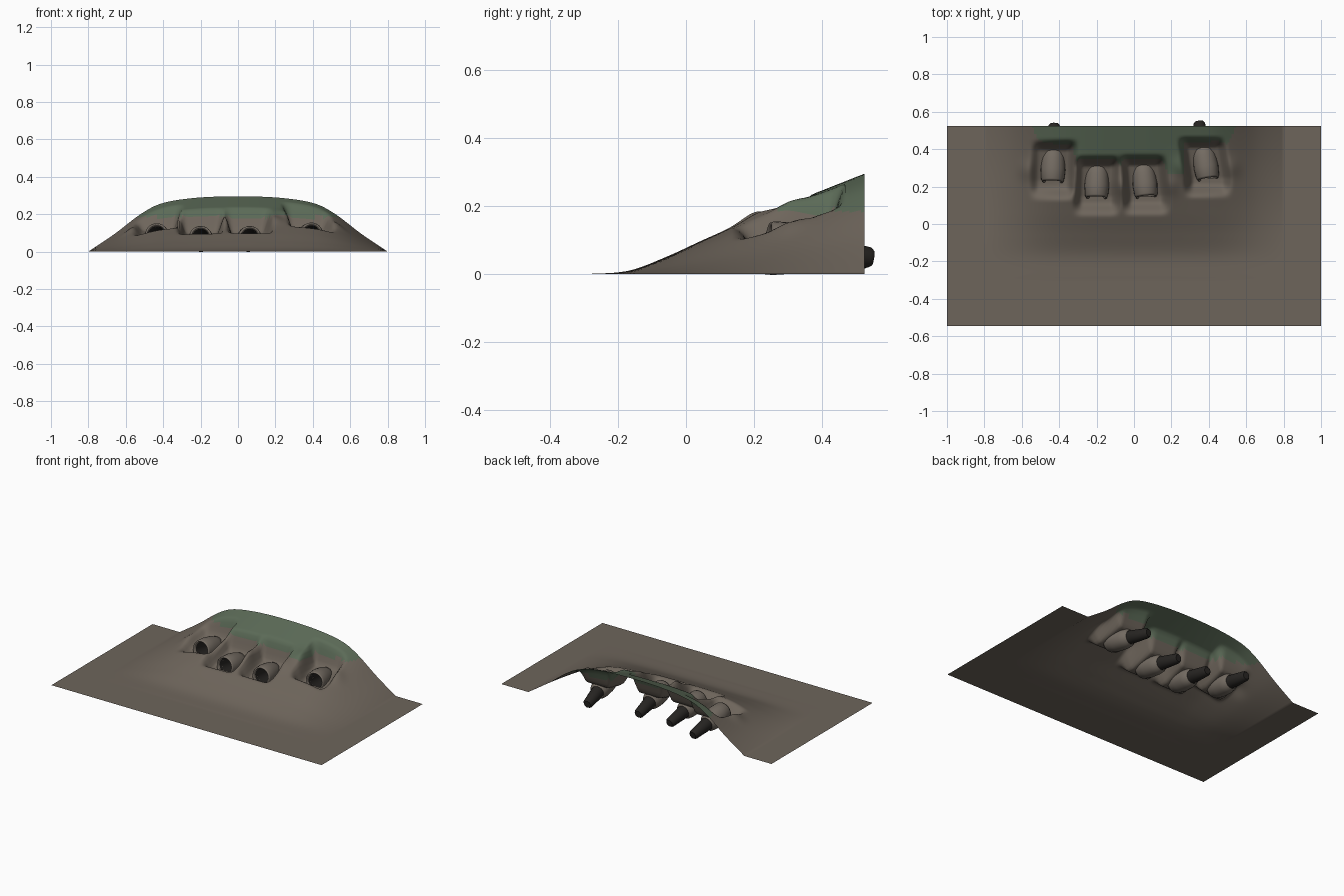
import bpy, bmesh, math
from mathutils import Vector

if "Cube" in bpy.data.objects:
    bpy.data.objects.remove(bpy.data.objects["Cube"])

# burrow mouths: x, y, z of the mouth centre, sideways drift of the tunnel
HOLES = [(-0.435, 0.23, 0.092, 0.03), (-0.20, 0.145, 0.078, 0.02),
         (0.065, 0.15, 0.078, -0.1), (0.395, 0.245, 0.096, -0.16)]
Y0, Y1 = -0.545, 0.525


def material(name, rgb):
    m = bpy.data.materials.new(name)
    m.diffuse_color = (*rgb, 1)
    m.use_nodes = True
    m.node_tree.nodes["Principled BSDF"].inputs["Base Color"].default_value = m.diffuse_color
    return m


EARTH = material("earth", (0.155, 0.13, 0.105))
GRASS = material("grass", (0.105, 0.145, 0.095))
CLAY = material("clay", (0.17, 0.145, 0.12))
DARK = material("dark", (0.02, 0.018, 0.016))


def step(a, b, v):
    t = min(1, max(0, (v - a) / (b - a)))
    return t * t * (3 - 2 * t)


def interp(pts, v):
    # smooth interpolation through a few profile points
    if v <= pts[0][0]:
        return pts[0][1]
    for i in range(len(pts) - 1):
        (x0, y0), (x1, y1) = pts[i], pts[i + 1]
        if v <= x1:
            h = x1 - x0
            pa = pts[max(i - 1, 0)]
            pb = pts[min(i + 2, len(pts) - 1)]
            m0 = (y1 - pa[1]) / (x1 - pa[0]) * h
            m1 = (pb[1] - y0) / (pb[0] - x0) * h
            t = (v - x0) / h
            return ((2*t**3 - 3*t*t + 1) * y0 + (t**3 - 2*t*t + t) * m0
                    + (3*t*t - 2*t**3) * y1 + (t**3 - t*t) * m1)
    return pts[-1][1]


ACROSS = [(-0.1, 1), (0.1, 0.998), (0.28, 0.955), (0.42, 0.86), (0.52, 0.68),
          (0.66, 0.32), (0.8, 0)]
SLOPE = [(-0.3, 0), (-0.17, 0.01), (-0.06, 0.05), (0.06, 0.105),
         (0.2, 0.167), (0.36, 0.23), (0.525, 0.295)]


def height(x, y):
    z = interp(ACROSS, abs(x)) * interp(SLOPE, y)
    base = z
    for hx, hy, hz, drift in HOLES:
        dy = y - hy
        dx = abs(x - hx - drift * max(0, dy))
        # raised banks beside each hollow
        z += 0.012 * math.exp(-((dx - 0.14) / 0.04)**2 - ((dy - 0.06) / 0.05)**2)
        # sunken hollow around each mouth
        w = (1 - step(0.075, 0.135, dx)) * step(-0.11, -0.03, dy) * (1 - step(0.16, 0.225, dy))
        floor = hz - 0.03 + 0.3 * max(0, dy)
        z += (min(floor, base) - z) * w
    return max(z, 0)


# hillside sheet
NX, NY = 180, 96
bm = bmesh.new()
grid = [[bm.verts.new((x, y, height(x, y)))
         for x in [-1 + 2 * i / NX for i in range(NX + 1)]]
        for y in [Y0 + (Y1 - Y0) * j / NY for j in range(NY + 1)]]
for j in range(NY):
    for i in range(NX):
        f = bm.faces.new((grid[j][i], grid[j][i+1], grid[j+1][i+1], grid[j+1][i]))
        c = f.calc_center_median()
        f.smooth = True
        f.material_index = 1 if c.z > 0.185 and c.y > 0.27 else 0
# open the ground inside each burrow
inside = [f for f in bm.faces for c in [f.calc_center_median()]
          if any(abs(c.x - h[0] - h[3] * (c.y - h[1])) < 0.045
                 and 0 < c.y - h[1] < 0.14 for h in HOLES)]
bmesh.ops.delete(bm, geom=inside, context='FACES')
me = bpy.data.meshes.new("hillside")
bm.to_mesh(me)
bm.free()
me.materials.append(EARTH)
me.materials.append(GRASS)
bpy.context.collection.objects.link(bpy.data.objects.new("hillside", me))


def tube(name, hole, profile, mat, sides, cap=False):
    # rings of (distance, radius) along the tunnel direction
    hx, hy, hz, drift = hole
    d = Vector((drift, 1, -0.16)).normalized()
    side = d.cross(Vector((0, 0, 1))).normalized()
    up = side.cross(d)
    bm = bmesh.new()
    rings = []
    for dist, r in profile:
        c = Vector((hx, hy, hz)) + d * dist
        rings.append([bm.verts.new(c + side * r * math.cos(a) + up * r * math.sin(a))
                      for a in [2 * math.pi * k / sides for k in range(sides)]])
    for a, b in zip(rings, rings[1:]):
        for k in range(sides):
            n = (k + 1) % sides
            bm.faces.new((a[k], a[n], b[n], b[k])).smooth = True
    if cap:
        bm.faces.new(rings[-1])
    bmesh.ops.recalc_face_normals(bm, faces=bm.faces[:])
    me = bpy.data.meshes.new(name)
    bm.to_mesh(me)
    bm.free()
    me.materials.append(mat)
    bpy.context.collection.objects.link(bpy.data.objects.new(name, me))


# clay hoods and dark tunnels
HOOD = [(0.04, 0.046), (0.0, 0.049), (-0.006, 0.055), (0.005, 0.061), (0.06, 0.066),
        (0.12, 0.062), (0.155, 0.054), (0.168, 0.042)]
TUNNEL = [(0.012, 0.047), (0.1, 0.044), (0.2, 0.039), (0.3, 0.031), (0.312, 0.022)]
for n, hole in enumerate(HOLES, 1):
    tube(f"burrow_hood_{n}", hole, HOOD, CLAY, 24)
    tube(f"burrow_tunnel_{n}", hole, TUNNEL, DARK, 14, cap=True)
